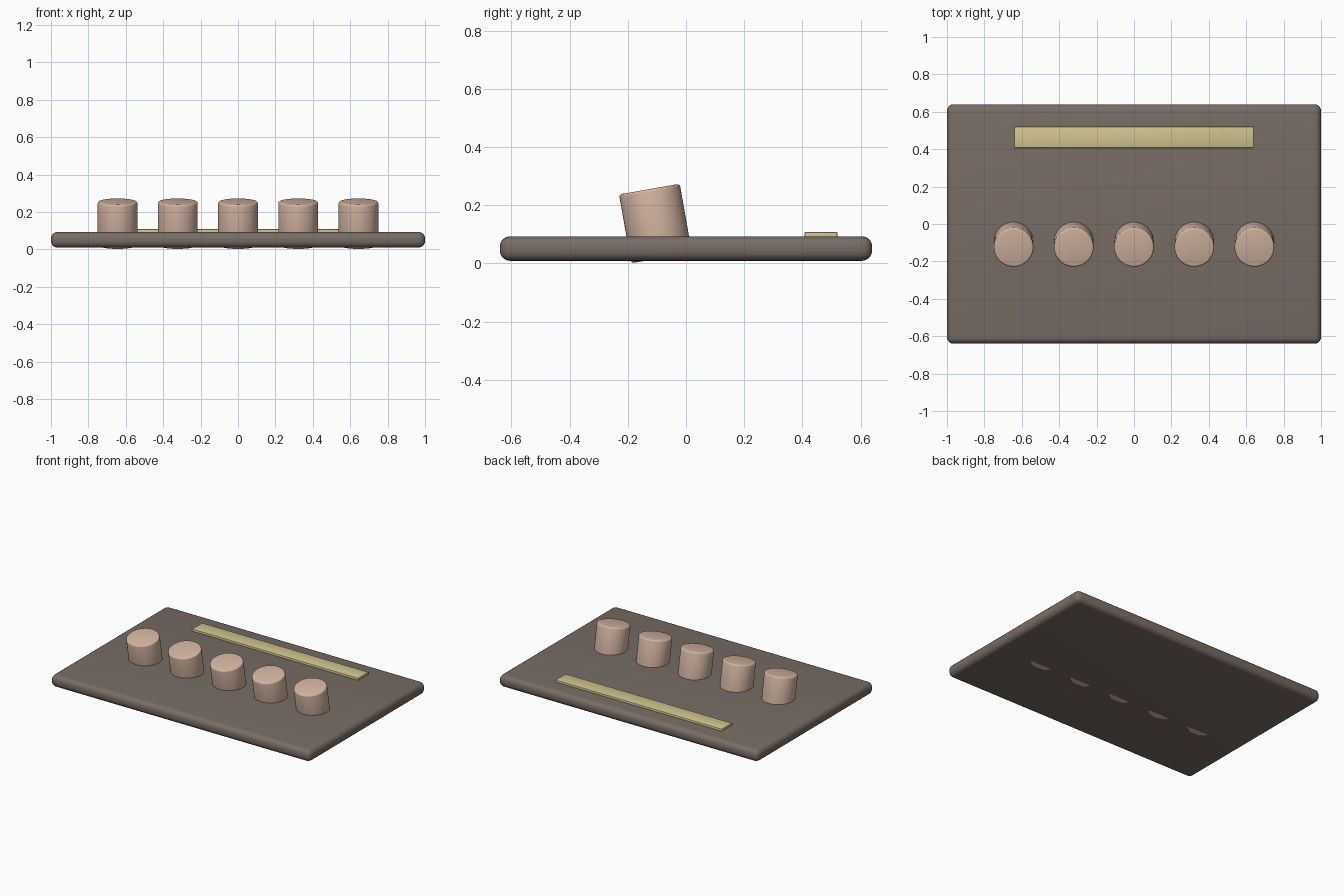
import bpy
from math import radians, sin, cos

if "Cube" in bpy.data.objects:
    bpy.data.objects.remove(bpy.data.objects["Cube"])


def paint(obj, name, color):
    mat = bpy.data.materials.get(name) or bpy.data.materials.new(name)
    mat.diffuse_color = (*color, 1)
    mat.use_nodes = True
    mat.node_tree.nodes["Principled BSDF"].inputs["Base Color"].default_value = mat.diffuse_color
    obj.data.materials.append(mat)


def finish(obj, name, bevel, segments, mat, color):
    obj.name = name
    bpy.ops.object.transform_apply(location=False, rotation=False, scale=True)
    mod = obj.modifiers.new("rounded_edges", 'BEVEL')
    mod.width, mod.segments = bevel, segments
    mod.limit_method = 'ANGLE'
    mod.angle_limit = radians(40)
    paint(obj, mat, color)
    bpy.ops.object.modifier_apply(modifier=mod.name)
    bpy.ops.object.shade_smooth_by_angle(angle=radians(35))


def box(name, center, size, bevel, segments, mat, color):
    bpy.ops.mesh.primitive_cube_add(size=1, location=center)
    obj = bpy.context.object
    obj.scale = size
    finish(obj, name, bevel, segments, mat, color)


# Base board with rounded rim
box("base_board", (0, 0, 0.051), (2.0, 1.28, 0.084), 0.035, 5,
    "board_brown", (0.19, 0.15, 0.13))

# Pale strip along the back
box("back_strip", (0, 0.464, 0.096), (1.28, 0.113, 0.024), 0.003, 2,
    "strip_yellow", (0.65, 0.56, 0.28))

# Row of pegs leaning to the front, just poking through the underside
for i in range(5):
    bpy.ops.mesh.primitive_cylinder_add(
        vertices=48, radius=0.106, depth=0.24,
        location=((i - 2) * 0.322, -0.105, 0.1372),
        rotation=(radians(10), 0, 0))
    finish(bpy.context.object, f"peg_{i + 1}", 0.01, 3,
           "peg_tan", (0.66, 0.46, 0.36))
